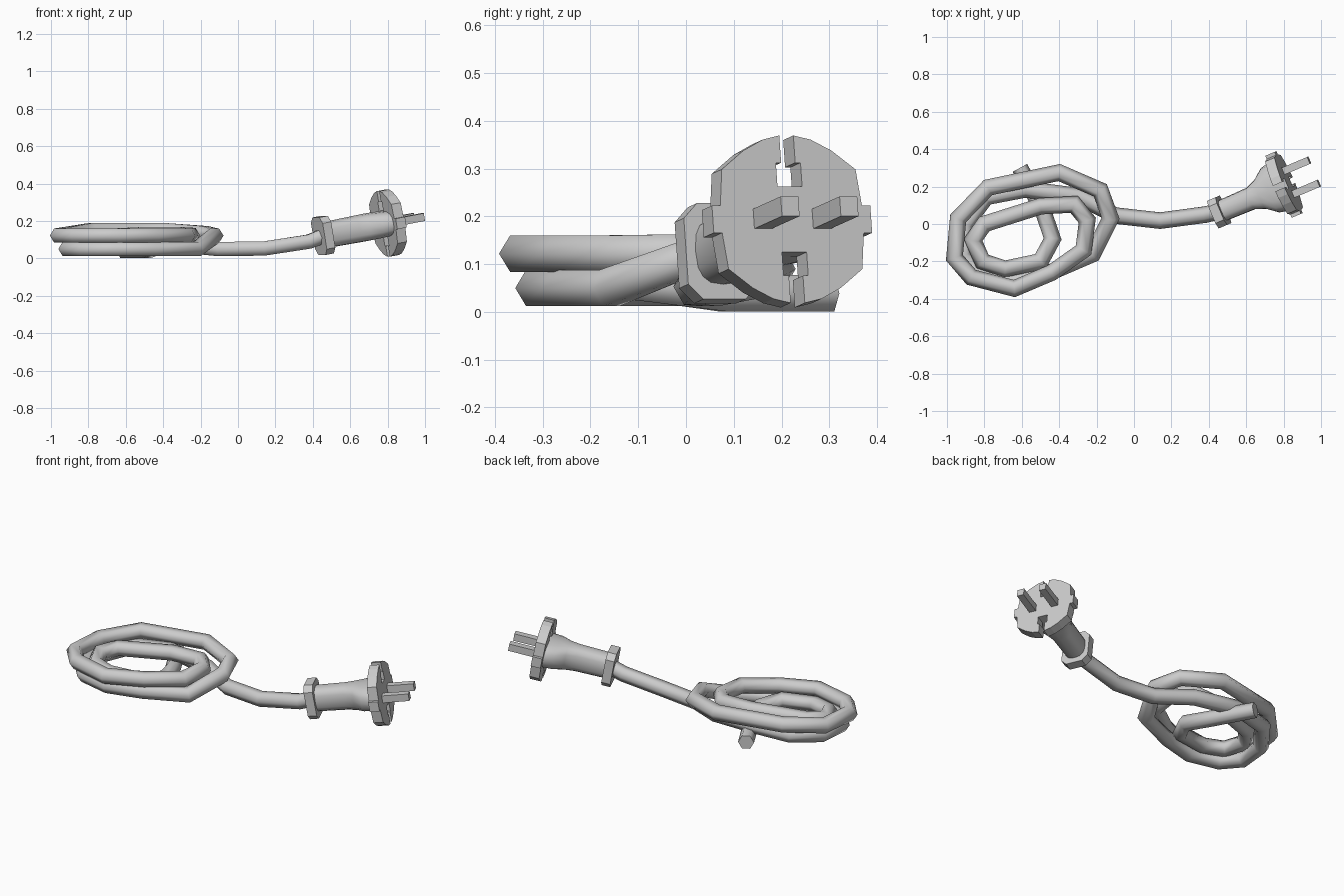
import bpy, bmesh, math
from mathutils import Vector, Matrix

if "Cube" in bpy.data.objects:
    bpy.data.objects.remove(bpy.data.objects["Cube"])


def loft(name, rings, matrix=Matrix(), smooth=None):
    """Skin a list of equal-length point rings and cap both ends."""
    bm = bmesh.new()
    loops = [[bm.verts.new(matrix @ Vector(p)) for p in ring] for ring in rings]
    n = len(loops[0])
    for a, b in zip(loops, loops[1:]):
        for i in range(n):
            j = (i + 1) % n
            bm.faces.new((a[i], a[j], b[j], b[i]))
    bm.faces.new(loops[0][::-1])
    bm.faces.new(loops[-1])
    bmesh.ops.recalc_face_normals(bm, faces=bm.faces)
    mesh = bpy.data.meshes.new(name)
    bm.to_mesh(mesh)
    bm.free()
    obj = bpy.data.objects.new(name, mesh)
    bpy.context.collection.objects.link(obj)
    if smooth:
        bpy.ops.object.select_all(action='DESELECT')
        obj.select_set(True)
        bpy.context.view_layer.objects.active = obj
        bpy.ops.object.shade_smooth_by_angle(angle=math.radians(smooth))
    return obj


def oval(u, v, t, n=16, power=0.75):
    """Rounded-rectangle cross-section at distance t along the plug axis."""
    ring = []
    for i in range(n):
        a = 2 * math.pi * i / n
        c, s = math.cos(a), math.sin(a)
        ring.append((u * math.copysign(abs(c) ** power, c),
                     v * math.copysign(abs(s) ** power, s), t))
    return ring


def prism(name, outline, t0, t1, matrix):
    return loft(name, [[(u, v, t) for u, v in outline] for t in (t0, t1)], matrix)


# Plug frame: u sideways, v up, t along the prongs, origin on the plug face
az, pitch = math.radians(23), math.radians(10)
d = Vector((math.cos(pitch) * math.cos(az), math.cos(pitch) * math.sin(az), math.sin(pitch)))
u = Vector((-math.sin(az), math.cos(az), 0))
v = d.cross(u)
face = Vector((0.827, 0.222, 0.194))
plug = Matrix.Translation(face) @ Matrix((u, v, d)).transposed().to_4x4()

# Plug face plate with keyhole notches and side tabs
quarter = [(.028, .07), (.028, .12), (.016, .12), (.016, .178), (.055, .169),
           (.1, .146), (.152, .106), (.161, .029), (.18, .029)]
half = quarter + [(a, -b) for a, b in reversed(quarter)]
outline = half + [(-a, b) for a, b in reversed(half)]
prism("plug_face_plate", outline, -0.055, 0, plug)

# Prongs
for side, label in ((-1, "right"), (1, "left")):
    c = side * 0.067
    prism("prong_" + label, [(c - .02, -.02), (c + .02, -.02), (c + .02, .022), (c - .02, .022)],
          -0.02, 0.15, plug)

# Grip that flares sideways into the face plate
sections = [(.058, .07, -.41), (.062, .073, -.22), (.085, .074, -.165),
            (.128, .073, -.11), (.142, .07, -.05)]
loft("plug_grip", [oval(*s) for s in sections], plug, smooth=40)

# Collar where the cable enters the grip
w, h, k = 0.08, 0.102, 0.032
corner = [(w, h - k), (w - k, h)]
top = corner + [(-a, b) for a, b in reversed(corner)]
collar = top + [(-a, -b) for a, b in top]
prism("cable_collar", collar, -0.435, -0.385, plug)

# Cable: hexagonal tube along the coiled path
path = [
    (.46, .068, .122), (.38, .05, .09), (.14, .018, .053), (-.1, .045, .05),
    # lower turn
    (-.3, .15, .07), (-.58, .185, .09), (-.79, .145, .075), (-.9, .0, .05),
    (-.915, -.17, .05), (-.83, -.27, .05), (-.65, -.312, .05), (-.45, -.26, .05),
    (-.22, -.16, .05),
    # upper turn
    (-.125, .03, .122), (-.18, .18, .135), (-.4, .275, .152), (-.78, .195, .152),
    (-.94, .03, .125), (-.96, -.18, .122), (-.87, -.285, .122), (-.64, -.345, .122),
    (-.44, -.26, .122), (-.27, -.14, .122),
    # inner turn and free end
    (-.25, .02, .125), (-.32, .105, .13), (-.5, .095, .13), (-.8, .0, .115),
    (-.86, -.085, .1), (-.81, -.2, .09), (-.69, -.24, .085), (-.5, -.2, .075),
    (-.435, -.08, .06), (-.49, .08, .039), (-.61, .3, .039)]
pts = [Vector(p) for p in path]
radius, rings = 0.044, []
for i, p in enumerate(pts):
    before = (p - pts[i - 1]).normalized() if i else None
    after = (pts[i + 1] - p).normalized() if i < len(pts) - 1 else None
    before, after = before or after, after or before
    tangent = (before + after).normalized()
    miter = 1 / max(tangent.dot(after), 0.7)
    across = tangent.cross(Vector((0, 0, 1))).normalized()
    up = across.cross(tangent)
    rings.append([p + across * (radius * miter * math.cos(a)) + up * (radius * math.sin(a))
                  for a in (math.pi * j / 3 for j in range(6))])
loft("cable", rings, smooth=65)
